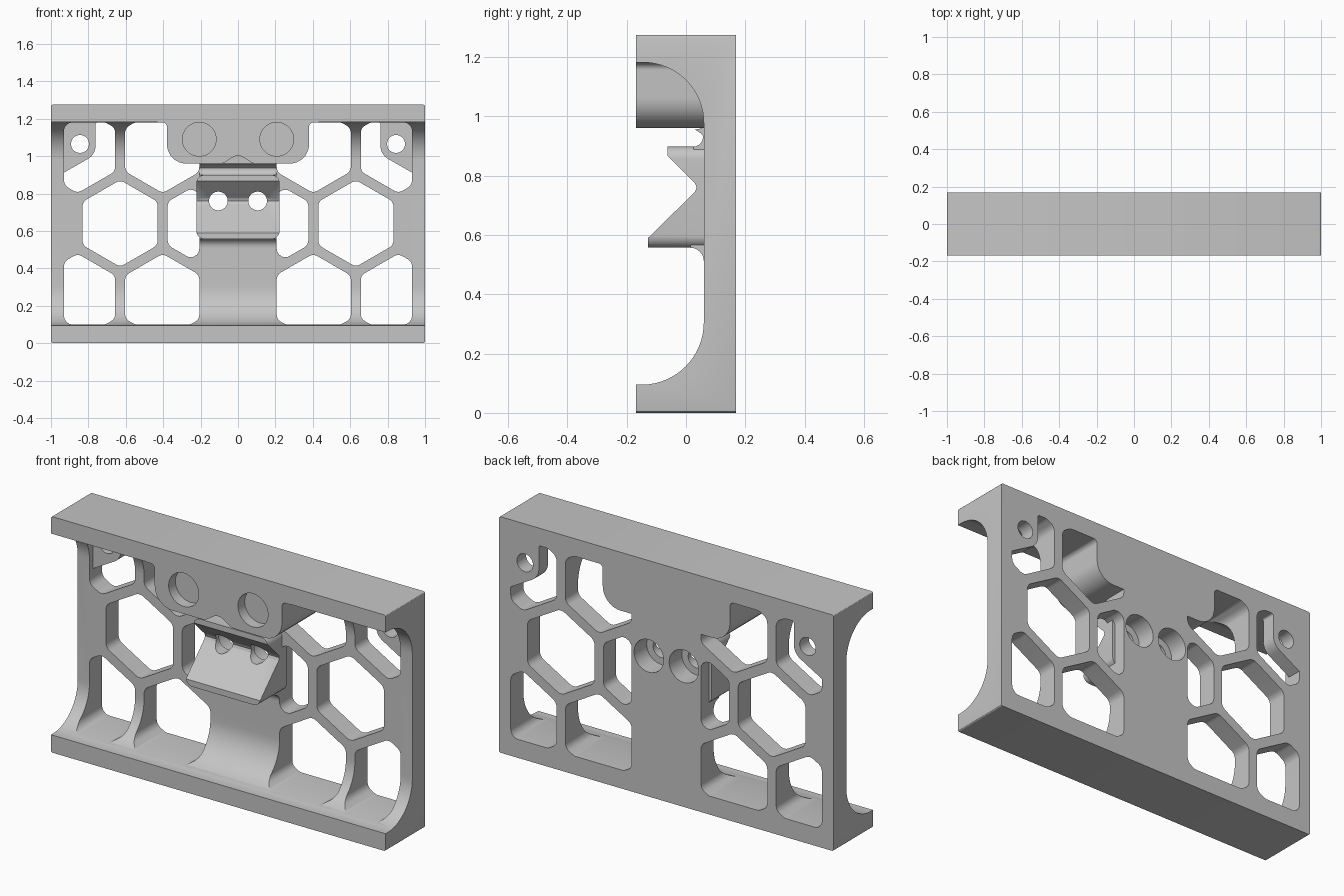
import bpy, bmesh, math
from mathutils import Vector

cube = bpy.data.objects.get("Cube")
if cube:
    bpy.data.objects.remove(cube, do_unlink=True)

grey = bpy.data.materials.new("plain_grey")
grey.use_nodes = True
colour = (0.56, 0.56, 0.56, 1)
grey.diffuse_color = colour
grey.node_tree.nodes["Principled BSDF"].inputs["Base Color"].default_value = colour

BACK, TOP, COLUMN = 0.168, 1.275, 0.207


def prism(name, points, a, b, axis="y"):
    """Extrude an outline from a to b: (x, z) along y, or (y, z) along x."""
    bm = bmesh.new()
    place = (lambda p, d: (p[0], d, p[1])) if axis == "y" else (lambda p, d: (d, p[0], p[1]))
    face = bm.faces.new([bm.verts.new(place(p, a)) for p in points])
    extruded = bmesh.ops.extrude_face_region(bm, geom=[face])["geom"]
    shift = (0, b - a, 0) if axis == "y" else (b - a, 0, 0)
    bmesh.ops.translate(bm, vec=shift, verts=[g for g in extruded if isinstance(g, bmesh.types.BMVert)])
    bmesh.ops.recalc_face_normals(bm, faces=bm.faces)
    mesh = bpy.data.meshes.new(name)
    bm.to_mesh(mesh)
    bm.free()
    mesh.materials.append(grey)
    obj = bpy.data.objects.new(name, mesh)
    bpy.context.collection.objects.link(obj)
    return obj


def combine(target, tool, operation):
    """Apply a boolean and remove the tool."""
    mod = target.modifiers.new(operation, "BOOLEAN")
    mod.operation, mod.solver, mod.object = operation, "EXACT", tool
    bpy.context.view_layer.objects.active = target
    bpy.ops.object.modifier_apply(modifier=mod.name)
    bpy.data.objects.remove(tool, do_unlink=True)


def arc(cx, cz, r, start, end, n=16):
    angles = [math.radians(start + (end - start) * i / n) for i in range(n + 1)]
    return [(cx + r * math.cos(t), cz + r * math.sin(t)) for t in angles]


def circle(cx, cz, r):
    return arc(cx, cz, r, 0, 352.5, 47)


def rounded(points, radii, n=7):
    """Round every corner of an outline."""
    out, count = [], len(points)
    if not isinstance(radii, list):
        radii = [radii] * count
    for i, r in enumerate(radii):
        p = Vector(points[i])
        u, v = Vector(points[i - 1]) - p, Vector(points[(i + 1) % count]) - p
        half = u.angle(v) / 2
        trim = min(r / math.tan(half), 0.47 * u.length, 0.47 * v.length)
        if trim < 0.002:
            out.append(tuple(p))
            continue
        r = trim * math.tan(half)
        centre = p + (u.normalized() + v.normalized()).normalized() * r / math.sin(half)
        a, b = p + u.normalized() * trim - centre, p + v.normalized() * trim - centre
        out += [tuple(centre + a.lerp(b, k / n).normalized() * r) for k in range(n + 1)]
    return out


def clip(points, index, limit, sign):
    """Keep the part of an outline where sign * coordinate <= sign * limit."""
    out = []
    for i, q in enumerate(points):
        p = points[i - 1]
        dp, dq = sign * (p[index] - limit), sign * (q[index] - limit)
        if dp * dq < 0:
            t = dp / (dp - dq)
            out.append(tuple(p[k] + t * (q[k] - p[k]) for k in (0, 1)))
        if dq <= 0:
            out.append(q)
    return out


def mirror(points, side):
    return [(side * x, z) for x, z in points]


# Channel-shaped body with large inner fillets
profile = [(BACK, 0), (BACK, TOP), (-BACK, TOP), (-BACK, 1.182)]
profile += arc(-0.145, 0.977, 0.205, 90, 0) + arc(-0.15, 0.305, 0.21, 0, -90)
profile += [(-BACK, 0.095), (-BACK, 0)]
body = prism("bracket_body", profile, -1, 1, "x")

# Small rounding of the four outer corners
bm = bmesh.new()
bm.from_mesh(body.data)
corners = [e for e in bm.edges if e.calc_length() > 0.3 and all(
    min(abs(v.co.z), abs(v.co.z - TOP)) < 0.001 for v in e.verts)
    and abs(e.verts[0].co.y - e.verts[1].co.y) > 0.3]
bmesh.ops.bevel(bm, geom=corners, offset=0.01, segments=3, profile=0.5, affect="EDGES")
bm.to_mesh(body.data)
bm.free()

# Honeycomb openings, cut short at the rims and the middle column
PITCH, RADIUS, ROW = 0.455, 0.232, 0.394
cells = [(0.63, 0), (0.63 - PITCH, 0)]
cells += [(0.63 + dx * PITCH / 2, row) for dx in (1, -1) for row in (1, -1)]
for side in (1, -1):
    for cx, row in cells:
        cell = [(cx + RADIUS * math.cos(math.radians(a)), 0.64 + row * ROW + RADIUS * math.sin(math.radians(a)))
                for a in range(30, 390, 60)]
        for index, limit, sign in ((0, COLUMN, -1), (0, 0.93, 1), (1, 0.1, -1), (1, 1.18, 1)):
            cell = clip(cell, index, limit, sign)
        combine(body, prism("cell_cutter", mirror(rounded(cell, 0.045), side), -0.3, 0.3), "DIFFERENCE")

# Upper boss with round lower corners, flared roots and a notch in the middle
half_boss = [(0.43, 1.23), (0.43, 1.18), (0.38, 1.18), (0.38, 0.96), (0.08, 0.96)]
outline = half_boss + [(0, 1.012)] + mirror(half_boss[::-1], -1)
half_radii = [0, 0, 0.05, 0.17, 0.06]
boss = prism("boss", rounded(outline, half_radii + [0.05] + half_radii[::-1]), -BACK, BACK)
combine(body, boss, "UNION")

# Corner screw tabs
tab = rounded([(0.96, 1.23), (0.74, 1.23), (0.74, 1.18), (0.762, 1.18), (0.762, 1.008), (0.96, 0.895)],
              [0, 0, 0, 0.04, 0.08, 0])
for side in (1, -1):
    combine(body, prism("screw_tab", mirror(tab, side), 0.09, BACK), "UNION")

# Catch with upper hook, V groove and lower ramp: a filleted core and wider rounded jaws
catch_profile = [(0.1, 0.97), (0, 0.97), (0, 0.96), (0.03, 0.955), (0.05, 0.943)]
catch_profile += arc(0.025, 0.93, 0.032, 10, -90, 6)
catch_profile += [(-0.063, 0.898), (-0.063, 0.868), (0.03, 0.775), (0.036, 0.76), (0.03, 0.745),
                  (-0.128, 0.59), (-0.128, 0.557)]
catch_profile += arc(0.015, 0.512, 0.045, 90, 0, 6) + [(0.1, 0.512)]
jaws = prism("catch_jaws", catch_profile, -0.222, 0.222, "x")
frame = rounded([(-0.222, 0.557), (0.222, 0.557), (0.222, 0.898), (-0.222, 0.898)], 0.04)
combine(jaws, prism("jaw_frame", frame, -0.3, 0.3), "INTERSECT")
combine(body, jaws, "UNION")
core_profile = [(max(y, -0.02), z) for y, z in catch_profile if y > 0.01]
combine(body, prism("catch_core", core_profile, -COLUMN, COLUMN, "x"), "UNION")

# Blind front pockets, counterbored middle holes and corner screw holes
holes = ((0.207, 1.09, 0.09, -0.3, -0.11), (0.105, 0.76, 0.05, -0.3, 0.3),
         (0.105, 0.76, 0.088, 0.06, 0.3), (0.845, 1.065, 0.048, 0, 0.3))
for side in (1, -1):
    for x, z, r, front, back in holes:
        combine(body, prism("hole_cutter", circle(side * x, z, r), front, back), "DIFFERENCE")

bpy.ops.object.select_all(action="DESELECT")
body.select_set(True)
bpy.context.view_layer.objects.active = body
bpy.ops.object.shade_smooth_by_angle(angle=math.radians(30))
